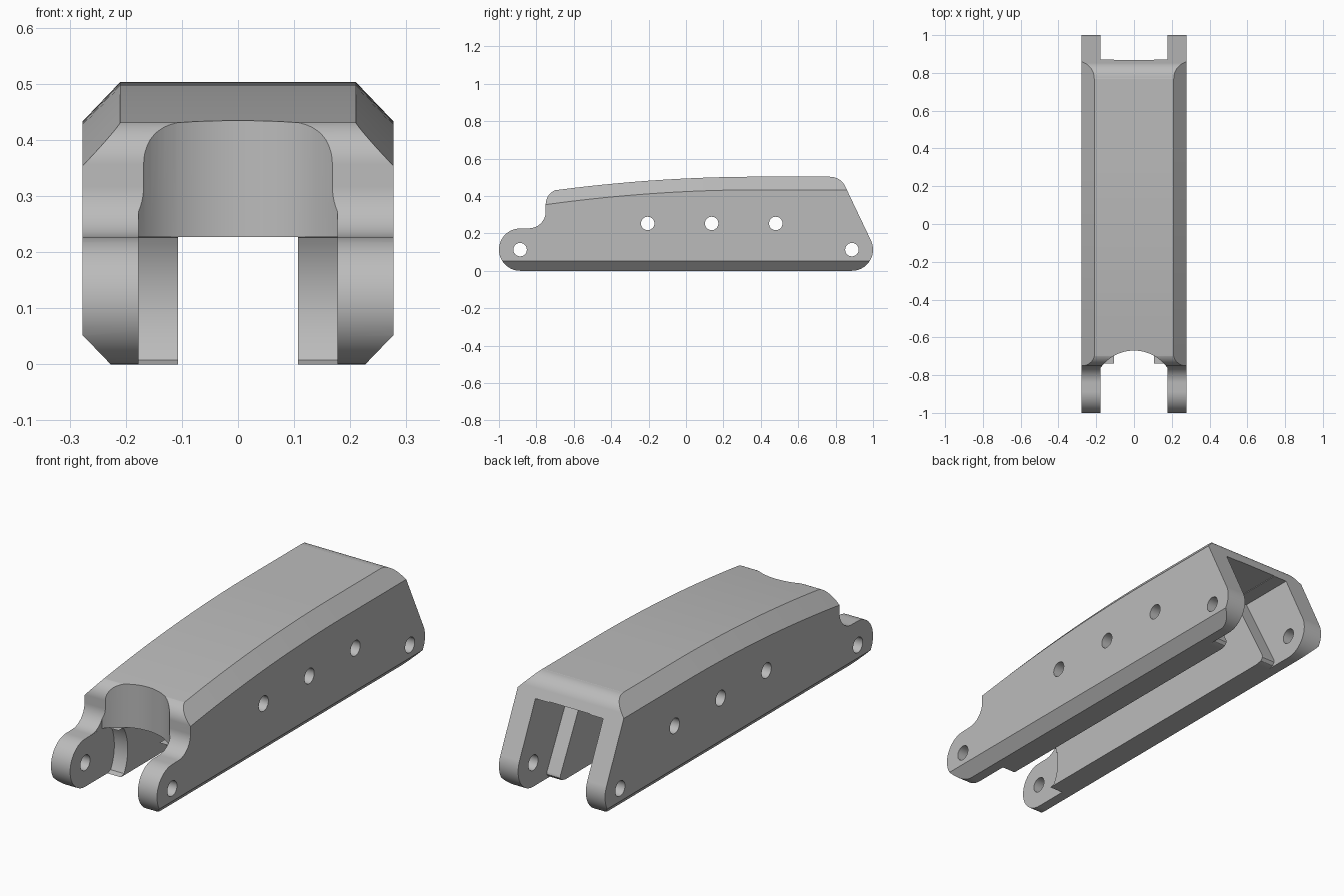
import bpy, bmesh
from math import cos, sin, radians, sqrt

cube = bpy.data.objects.get("Cube")
if cube:
    bpy.data.objects.remove(cube, do_unlink=True)

grey = bpy.data.materials.new("plain grey")
grey.use_nodes = True
grey.diffuse_color = (0.5, 0.5, 0.5, 1)
grey.node_tree.nodes["Principled BSDF"].inputs["Base Color"].default_value = (0.5, 0.5, 0.5, 1)

HALF, SLOT, CHANNEL = 0.277, 0.177, 0.107   # half widths
EAR_Y, EAR_R = 0.887, 0.113                 # hinge centre and ear radius
CLEAR = 0.217                               # clearance round the front hinge


def arc(cy, cz, r, start, end, n=16):
    """Points on an arc, angles in degrees."""
    angles = [radians(start + (end - start) * i / n) for i in range(n + 1)]
    return [(cy + r * cos(a), cz + r * sin(a)) for a in angles]


def top(y):
    """Height of the crowned roof."""
    return 0.503 - 0.06 * max(0, 0.4 - y) ** 2


def loft(name, rings):
    """Solid through a list of equal-length closed rings."""
    bm = bmesh.new()
    loops = [[bm.verts.new(p) for p in ring] for ring in rings]
    for a, b in zip(loops, loops[1:]):
        for i in range(len(a)):
            j = (i + 1) % len(a)
            bm.faces.new((a[i], a[j], b[j], b[i]))
    bm.faces.new(loops[0])
    bm.faces.new(loops[-1])
    bmesh.ops.recalc_face_normals(bm, faces=bm.faces)
    mesh = bpy.data.meshes.new(name)
    bm.to_mesh(mesh)
    bm.free()
    mesh.materials.append(grey)
    obj = bpy.data.objects.new(name, mesh)
    bpy.context.collection.objects.link(obj)
    return obj


def side_prism(name, outline, half):
    """Extrude a (y, z) outline across the width."""
    return loft(name, [[(x, y, z) for y, z in outline] for x in (-half, half)])


def combine(obj, tool, operation="DIFFERENCE"):
    """Apply a boolean and remove its tool."""
    tool.hide_render = True
    mod = obj.modifiers.new("cut", "BOOLEAN")
    mod.operation, mod.solver, mod.object = operation, "EXACT", tool
    bpy.context.view_layer.objects.active = obj
    bpy.ops.object.modifier_apply(modifier=mod.name)
    bpy.data.objects.remove(tool, do_unlink=True)


# Body: chamfered section swept under the crowned roof line
def section(y):
    h = top(y)
    right = [(0.227, 0), (HALF, 0.052), (HALF, h - 0.07), (0.21, h)]
    return [(x, y, z) for x, z in right] + [(-x, y, z) for x, z in reversed(right)]


stations = [-1.05 + 1.45 * i / 24 for i in range(25)] + [1.05]
body = loft("hinged_channel_body", [section(y) for y in stations])

# Side silhouette: front ear, stepped shoulder, sloping back, rear ear
silhouette = (arc(-EAR_Y, EAR_R, EAR_R, 270, 90, 32)
              + arc(-0.84, 0.317, 0.09, -90, 0)
              + arc(-0.67, 0.356, 0.08, 180, 90)
              + [(-0.6, 0.53), (0.7, 0.53)]
              + arc(0.77, 0.4125, 0.09, 90, 25.4)
              + arc(EAR_Y, EAR_R, EAR_R, 25.4, -90, 24))
combine(body, side_prism("silhouette", silhouette, 0.4), "INTERSECT")

# Central channel under the roof, with a bridge left at the front
ys = [-0.58 + 0.98 * i / 12 for i in range(13)] + [1.2]
cavity = [(1.2, -0.1), (-0.58, -0.1)] + [(y, top(y) - 0.09) for y in ys]
combine(body, side_prism("cavity", cavity, CHANNEL))
passage = [(-1.2, -0.1), (-0.5, -0.1), (-0.5, 0.227), (-1.2, 0.227)]
combine(body, side_prism("passage", passage, CHANNEL))

# Rear slot with sloping inner rib ends
rear = [(1.2, -0.1), (0.75, -0.1), (0.75, 0), (0.775, 0.007), (0.786, 0.02),
        (0.784, 0.033), (0.589, 0.41), (1.2, 0.41)]
combine(body, side_prism("rear_slot", rear, SLOT))

# Front slot with a concave end round the hinge
reach = sqrt(CLEAR ** 2 - EAR_R ** 2)
front = [(-1.2, 0.228), (-1.2, -0.1), (-EAR_Y + reach - 0.02, -0.1)]
front += [(-EAR_Y + reach - 0.02, 0)]
front += arc(-EAR_Y, EAR_R, CLEAR, -29, 31.5, 20)
combine(body, side_prism("front_slot", front, SLOT))

# Upright scoop in the front shoulder
wide = SLOT + 0.0004
count = 32
xs = [-wide + 2 * wide * i / count for i in range(count + 1)]
scoop = [(x, -EAR_Y + sqrt(CLEAR ** 2 - x * x)) for x in xs] + [(wide, -1.2), (-wide, -1.2)]
combine(body, loft("scoop", [[(x, y, z) for x, y in scoop] for z in (0.2265, 0.7)]))

# Hinge holes and three cross holes
for y, z in [(-EAR_Y, EAR_R), (EAR_Y, EAR_R), (-0.205, 0.253), (0.137, 0.253), (0.48, 0.253)]:
    ring = arc(y, z, 0.036, 0, 360, 32)[:-1]
    combine(body, side_prism("hole", ring, 0.4))

# Smooth curves, crisp edges
bpy.ops.object.select_all(action="DESELECT")
body.select_set(True)
bpy.context.view_layer.objects.active = body
bpy.ops.object.shade_smooth_by_angle(angle=radians(20))
weighted = body.modifiers.new("weighted normals", "WEIGHTED_NORMAL")
weighted.keep_sharp = True
